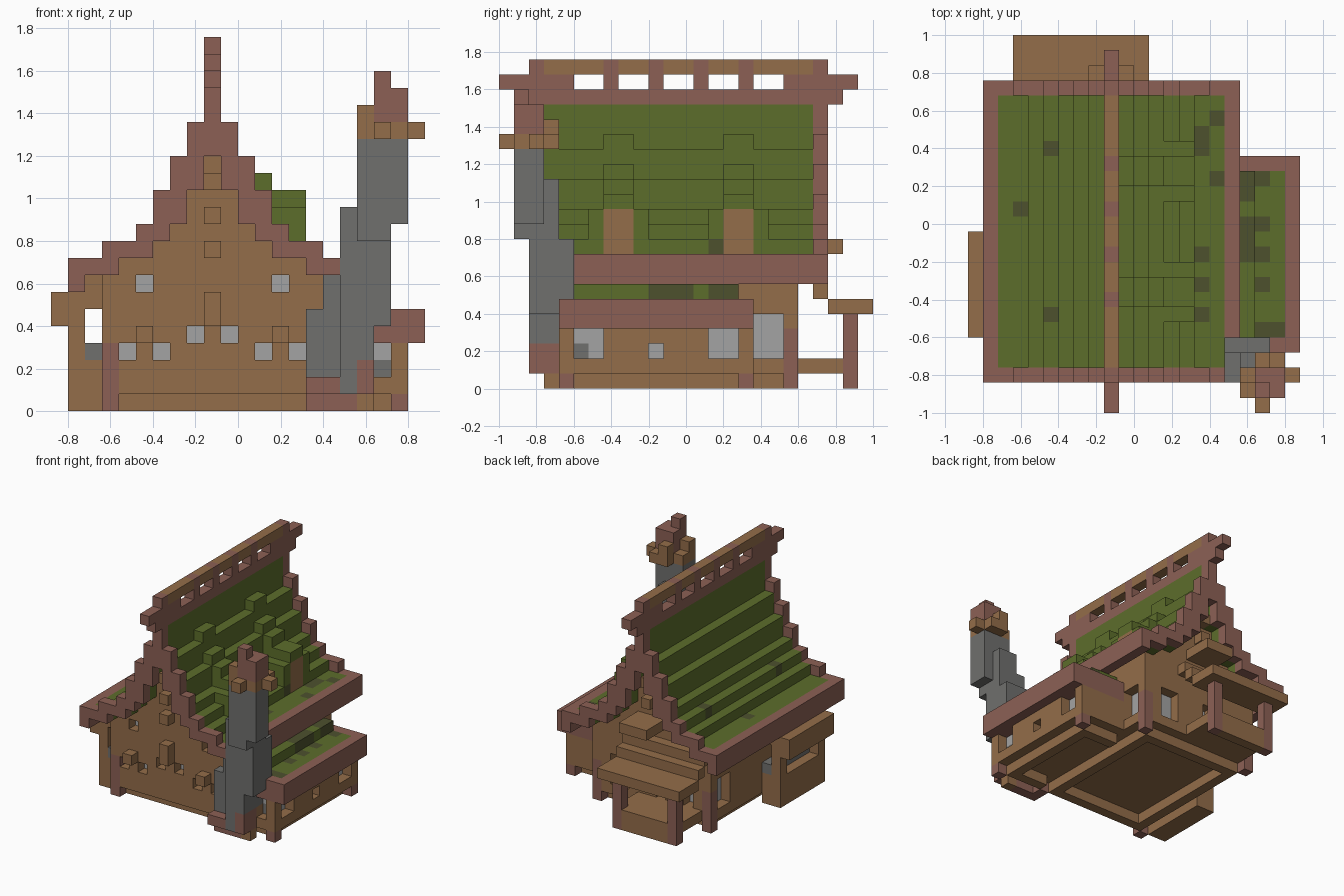
import bpy
import bmesh
from mathutils import Vector

cube = bpy.data.objects.get("Cube")
if cube:
    bpy.data.objects.remove(cube, do_unlink=True)

S = 0.08
ORIGIN = Vector((-0.88, -1.0, 0.0))
COLORS = {
    "red_wood": (0.265, 0.118, 0.091),
    "tan_wood": (0.295, 0.153, 0.067),
    "green_thatch": (0.108, 0.155, 0.024),
    "dark_moss": (0.075, 0.083, 0.027),
    "stone": (0.16, 0.16, 0.155),
    "glass": (0.37, 0.37, 0.37),
}
RED, TAN, GREEN, MOSS, STONE, GLASS = range(6)

materials = []
for name, rgb in COLORS.items():
    m = bpy.data.materials.new(name)
    m.use_nodes = True
    m.diffuse_color = (*rgb, 1)
    bsdf = m.node_tree.nodes["Principled BSDF"]
    bsdf.inputs["Base Color"].default_value = (*rgb, 1)
    bsdf.inputs["Roughness"].default_value = 0.9
    materials.append(m)

cells = {}


def box(part, color, x0, x1, y0, y1, z0, z1):
    """Fill a block of unit cubes; colour None carves it away."""
    for x in range(x0, x1):
        for y in range(y0, y1):
            for z in range(z0, z1):
                if color is None:
                    cells.pop((x, y, z), None)
                else:
                    cells[x, y, z] = (part, color)


# Roof by columns out from the ridge: trim top, underside and thatch top
MID = 9
TOP = [22, 17, 15, 13, 11, 10, 10, 9, 9]
LOW = [15, 13, 11, 10, 9, 9, 8, 8, 7]
CROWN = [19, 16, 14, 12, 11, 10, 9, 9]

for d, (top, low) in enumerate(zip(TOP, LOW)):
    for x in {MID - d, MID + d}:
        # House body under the roof, with a raised floor
        if d < 7:
            box("house_walls", TAN, x, x + 1, 4, 20, 1, low)
        box("roof_trim", RED, x, x + 1, 2, 22, low, top)
        if d < 8:
            box("roof_thatch", GREEN, x, x + 1, 3, 21, low, CROWN[d])
            box("roof_trim", None, x, x + 1, 3, 21, max(CROWN[d], 1), top if d else 19)

# Ridge: openings, tan cap with red blocks, and horns at both ends
box("ridge_cap", TAN, MID, MID + 1, 3, 21, 21, 22)
for y in range(5, 19, 3):
    box("ridge_cap", None, MID, MID + 1, y, y + 2, 20, 21)
for y in (7, 10, 13, 16):
    box("ridge_cap", RED, MID, MID + 1, y, y + 1, 21, 22)
for y0, y1, z in ((0, 2, 20), (1, 2, 19), (22, 24, 20), (22, 23, 19)):
    box("ridge_horns", RED, MID, MID + 1, y0, y1, z, z + 1)

# Inset base frame, and corner posts down to the ground
box("base_frame", TAN, 4, 15, 5, 19, 0, 1)
box("base_frame", None, 5, 14, 6, 18, 0, 1)
for x in (3, 15):
    for y in (4, 19):
        box("corner_posts", RED, x, x + 1, y, y + 1, 0, 4)

# Beam ends on both gables
for y in (3, 20):
    for z in (9, 11, 13):
        box("gable_beams", TAN, MID, MID + 1, y, y + 1, z, z + 1)
box("gable_beams", TAN, 8, 11, 20, 23, 9, 10)

# Front windows: recessed panes, hoods and a centre box
for x in (4, 12):
    for pane in (x, x + 2):
        box("front_windows", None, pane, pane + 1, 4, 5, 3, 4)
        box("front_windows", GLASS, pane, pane + 1, 5, 6, 3, 4)
    box("front_windows", TAN, x + 1, x + 2, 3, 4, 4, 5)
for x, z in ((5, 7), (13, 7), (8, 4), (10, 4)):
    box("front_windows", None, x, x + 1, 4, 5, z, z + 1)
    box("front_windows", GLASS, x, x + 1, 5, 6, z, z + 1)
box("front_windows", TAN, MID, MID + 1, 3, 4, 5, 7)

# Rear side windows and back windows
for x, inner in ((3, 4), (15, 14)):
    box("side_windows", None, x, x + 1, 17, 19, 2, 5)
    box("side_windows", GLASS, inner, inner + 1, 17, 19, 2, 5)
for x0, x1, z0, z1 in ((5, 6, 2, 5), (8, 9, 2, 5), (12, 14, 2, 5)):
    box("back_windows", None, x0, x1, 19, 20, z0, z1)
    box("back_windows", GLASS, x0, x1, 18, 19, z0, z1)

# Back porch: floor, posts, low panel, stepped roof
box("porch_floor", TAN, 4, 11, 20, 23, 1, 2)
box("porch_floor", TAN, 5, 10, 23, 24, 0, 2)
for x in (4, 10):
    box("porch_posts", RED, x, x + 1, 23, 24, 0, 5)
box("porch_roof", TAN, 3, 12, 22, 25, 5, 6)
box("porch_roof", TAN, 3, 12, 21, 22, 6, 7)
box("porch_roof", TAN, 3, 12, 20, 21, 7, 8)

# Left bay with an awning
box("left_bay", TAN, 1, 3, 5, 12, 0, 3)
box("left_bay", STONE, 2, 3, 5, 12, 3, 4)
for y in (5, 11):
    box("left_bay", TAN, 1, 2, y, y + 1, 3, 5)
box("left_awning", TAN, 0, 2, 5, 12, 5, 7)
box("left_awning", TAN, 2, 3, 5, 12, 6, 8)

# Right annex: inset base, posts and windows
box("annex_walls", TAN, 16, 21, 4, 17, 1, 5)
box("annex_walls", TAN, 16, 20, 5, 16, 0, 1)
box("annex_walls", None, 16, 19, 6, 15, 0, 1)
for y0, y1, z1 in ((5, 7, 4), (10, 11, 3), (14, 16, 4)):
    box("annex_windows", None, 20, 21, y0, y1, 2, z1)
    box("annex_windows", GLASS, 19, 20, y0, y1, 2, z1)
box("annex_windows", None, 19, 20, 4, 5, 2, 4)
box("annex_windows", STONE, 19, 20, 5, 6, 2, 3)
for y in (4, 16):
    box("annex_posts", RED, 20, 21, y, y + 1, 0, 1)

# Annex roof: thatch flush with the trim, one step up at the house
box("annex_trim", RED, 16, 22, 4, 17, 4, 6)
box("annex_thatch", GREEN, 16, 21, 5, 16, 5, 6)
box("annex_thatch", GREEN, 16, 19, 5, 16, 6, 7)

# Two dormers on the right slope, with lower shoulders
for y, inner, outer in ((7, 9, 6), (15, 14, 17)):
    for d, top in ((1, 17), (2, 15), (3, 14), (4, 13), (5, 13)):
        x = MID + d
        box("dormers", GREEN, x, x + 1, y, y + 2, 9, top)
        if d > 3:
            box("dormers", GREEN, x, x + 1, inner, inner + 1, 9, 12)
            box("dormers", GREEN, x, x + 1, outer, outer + 1, 9, 12)
    box("dormers", TAN, 14, 15, y, y + 2, 9, 12)
box("dormers", MOSS, 14, 15, 14, 15, 9, 10)

# Moss patches: recolour the thatch columns
for x, y in ((5, 17), (3, 13), (5, 6), (15, 18), (16, 19), (15, 17), (16, 15),
             (15, 10), (15, 8), (15, 6)):
    for z in range(8, 11):
        part, color = cells.get((x, y, z), ("", TAN))
        if color == GREEN:
            cells[x, y, z] = (part, MOSS)
for y in (10, 11, 12, 14, 15):
    box("annex_thatch", MOSS, 18, 19, y, y + 1, 6, 7)
for y in (5, 8, 10, 12, 15):
    box("annex_thatch", MOSS, 19, 20, y, y + 1, 5, 6)
box("annex_thatch", MOSS, 20, 21, 5, 6, 5, 6)

# Chimney: red foot, leaning stone stack, tan collar, red pot
box("chimney_foot", RED, 15, 18, 3, 4, 0, 2)
box("chimney_foot", TAN, 18, 19, 3, 4, 0, 1)
box("chimney_foot", RED, 15, 19, 2, 4, 1, 2)
box("chimney_foot", RED, 18, 19, 2, 4, 2, 3)
for b in ((15, 17, 3, 5, 2, 6), (16, 17, 3, 5, 6, 8), (17, 18, 2, 5, 1, 10),
          (18, 19, 2, 5, 3, 5), (18, 20, 2, 5, 5, 10),
          (17, 18, 2, 4, 10, 12), (18, 20, 1, 4, 10, 14),
          (18, 20, 1, 3, 14, 16), (20, 21, 1, 3, 11, 16)):
    box("chimney_stack", STONE, *b)
box("chimney_collar", TAN, 18, 21, 1, 3, 16, 17)
box("chimney_collar", TAN, 19, 21, 3, 4, 16, 17)
box("chimney_collar", TAN, 19, 20, 0, 1, 16, 17)
box("chimney_collar", TAN, 21, 22, 2, 3, 16, 17)
box("chimney_collar", TAN, 18, 19, 1, 2, 17, 18)
box("chimney_collar", TAN, 19, 20, 3, 4, 17, 18)
box("chimney_pot", RED, 19, 21, 1, 3, 17, 19)
box("chimney_pot", RED, 19, 20, 1, 2, 19, 20)


def build(part):
    """Make one mesh from the exposed cube faces of a part."""
    bm = bmesh.new()
    for cell, (owner, color) in cells.items():
        if owner != part:
            continue
        for axis in range(3):
            for side in (0, 1):
                near = list(cell)
                near[axis] += 2 * side - 1
                if tuple(near) in cells:
                    continue
                u, v = (axis + 1) % 3, (axis + 2) % 3
                ring = [(0, 0), (1, 0), (1, 1), (0, 1)]
                verts = []
                for a, b in (ring if side else ring[::-1]):
                    p = Vector(cell)
                    p[axis] += side
                    p[u] += a
                    p[v] += b
                    verts.append(bm.verts.new(ORIGIN + p * S))
                bm.faces.new(verts).material_index = color
    bmesh.ops.remove_doubles(bm, verts=bm.verts, dist=S / 100)
    mesh = bpy.data.meshes.new(part)
    bm.to_mesh(mesh)
    bm.free()
    for m in materials:
        mesh.materials.append(m)
    bpy.context.collection.objects.link(bpy.data.objects.new(part, mesh))


for part in sorted({owner for owner, _ in cells.values()}):
    build(part)
